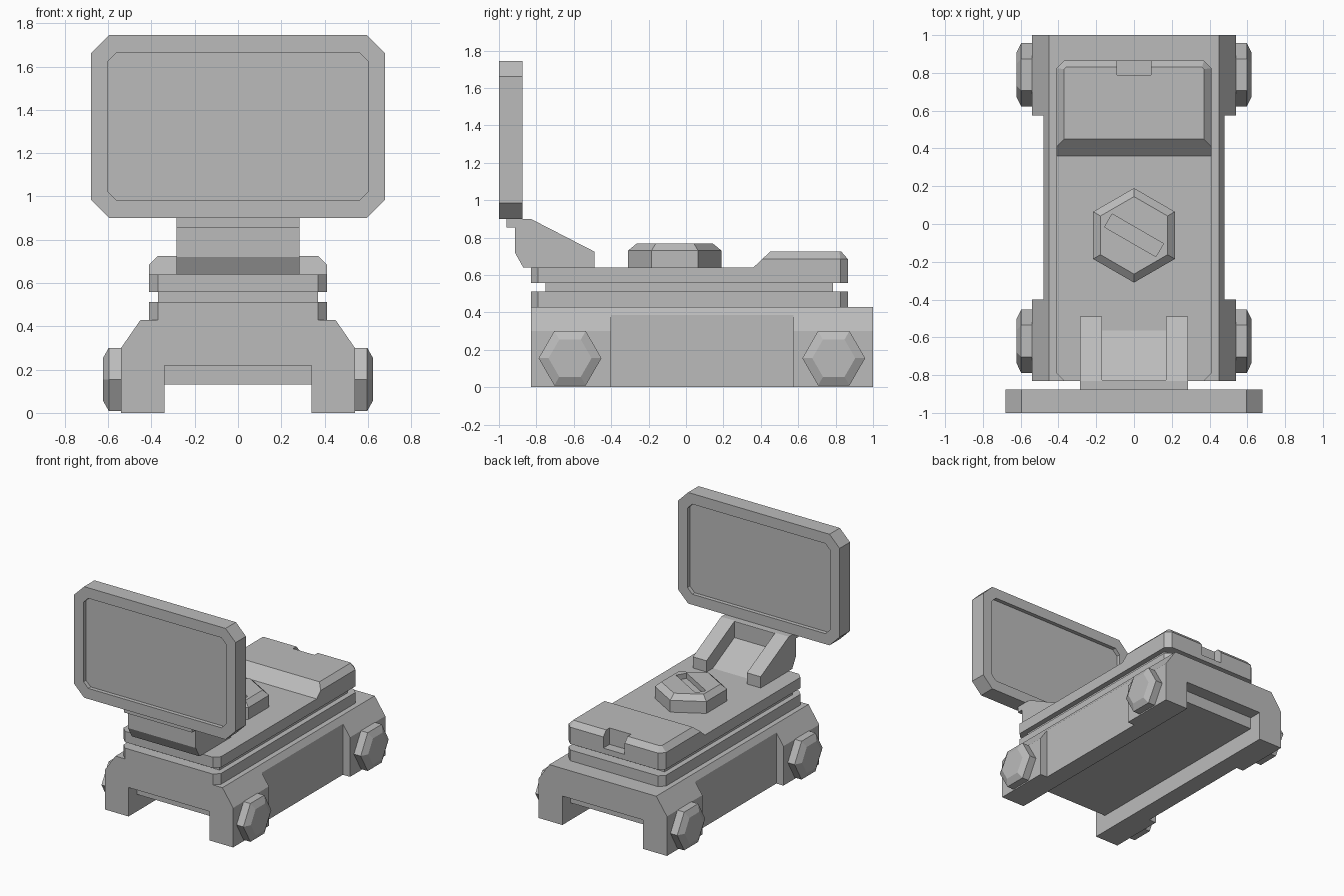
import bpy, bmesh
from math import sin, cos, radians

cube = bpy.data.objects.get("Cube")
if cube:
    bpy.data.objects.remove(cube, do_unlink=True)

grey = bpy.data.materials.new("matte_grey")
grey.use_nodes = True
colour = (0.5, 0.5, 0.5, 1)
grey.diffuse_color = colour
grey.node_tree.nodes["Principled BSDF"].inputs["Base Color"].default_value = colour


def loft(name, rings):
    """Skin a closed solid through rings that have equal point counts."""
    bm = bmesh.new()
    loops = [[bm.verts.new(p) for p in ring] for ring in rings]
    n = len(loops[0])
    for lower, upper in zip(loops, loops[1:]):
        for i in range(n):
            j = (i + 1) % n
            bm.faces.new((lower[i], lower[j], upper[j], upper[i]))
    bm.faces.new(loops[0])
    bm.faces.new(loops[-1])
    bmesh.ops.recalc_face_normals(bm, faces=bm.faces)
    mesh = bpy.data.meshes.new(name)
    bm.to_mesh(mesh)
    bm.free()
    mesh.materials.append(grey)
    obj = bpy.data.objects.new(name, mesh)
    bpy.context.collection.objects.link(obj)
    return obj


def place(p, axis, t):
    return {"x": (t, p[0], p[1]), "y": (p[0], t, p[1]), "z": (p[0], p[1], t)}[axis]


def layers(name, axis, *steps):
    """Loft flat outlines, each given as (outline, position on axis)."""
    return loft(name, [[place(p, axis, t) for p in pts] for pts, t in steps])


def prism(name, pts, axis, a, b):
    return layers(name, axis, (pts, a), (pts, b))


def rect(a0, a1, b0, b1, c=0.0):
    """Rectangle outline, with chamfered corners when c is set."""
    if not c:
        return [(a0, b0), (a1, b0), (a1, b1), (a0, b1)]
    return [(a0 + c, b0), (a1 - c, b0), (a1, b0 + c), (a1, b1 - c),
            (a1 - c, b1), (a0 + c, b1), (a0, b1 - c), (a0, b0 + c)]


def hexagon(u, v, r, turn=0):
    return [(u + r * cos(radians(60 * k + turn)), v + r * sin(radians(60 * k + turn)))
            for k in range(6)]


def mirrored(half):
    """Complete an outline given on the +x side."""
    return half + [(-x, v) for x, v in reversed(half)]


def cut(obj, *cutters):
    for c in cutters:
        mod = obj.modifiers.new("cut", "BOOLEAN")
        mod.operation, mod.solver, mod.object = "DIFFERENCE", "EXACT", c
    bpy.context.view_layer.update()
    graph = bpy.context.evaluated_depsgraph_get()
    mesh = bpy.data.meshes.new_from_object(obj.evaluated_get(graph))
    obj.modifiers.clear()
    obj.data = mesh
    for c in cutters:
        bpy.data.objects.remove(c, do_unlink=True)


# Rail clamp: channel body with waisted sides and taller openings at the ends
body = prism("clamp_body", mirrored([(0.34, 0.13), (0.34, 0), (0.54, 0), (0.54, 0.3), (0.45, 0.43)]),
             "y", -0.83, 1)
cut(body,
    *[prism("waist_cutter", rect(-0.4, 0.575, -0.1, 0.6), "x", s * 0.48, s * 0.8) for s in (1, -1)],
    *[prism("end_cutter", rect(-0.34, 0.34, 0.05, 0.22), "y", a, b)
      for a, b in ((-1, -0.73), (0.9, 1.2))])

# Clamp bolts
for side, s in (("left", 1), ("right", -1)):
    for end, y in (("front", -0.62), ("rear", 0.79)):
        wide, narrow = hexagon(y, 0.155, 0.168), hexagon(y, 0.155, 0.115)
        layers(f"{side}_{end}_bolt", "x", (wide, s * 0.53), (wide, s * 0.597), (narrow, s * 0.623))

# Stacked plates
plate = rect(-0.41, 0.41, -0.83, 0.865, 0.04)
prism("lower_plate", plate, "z", 0.43, 0.512)
prism("spacer_plate", rect(-0.37, 0.37, -0.75, 0.785), "z", 0.512, 0.558)
upper = prism("upper_plate", plate, "z", 0.558, 0.64)


# Raised rear block with bevelled top
def block_outline(x, front, back, c):
    return mirrored([(x, front), (x, back - c), (x - c, back)])


block = layers("rear_block", "z",
               (block_outline(0.41, 0.36, 0.865, 0.04), 0.64),
               (block_outline(0.41, 0.408, 0.865, 0.04), 0.685),
               (block_outline(0.37, 0.45, 0.83, 0.01), 0.725))
for part in (upper, block):
    cut(part, prism("notch_cutter", rect(-0.09, 0.09, 0.79, 1), "z", 0.6, 0.9))

# Slotted knob
wide, narrow = hexagon(0, -0.06, 0.25, 30), hexagon(0, -0.06, 0.205, 30)
knob = layers("slotted_knob", "z", (wide, 0.64), (wide, 0.73), (narrow, 0.767))
slot = prism("slot_cutter", rect(-0.157, 0.157, -0.04, 0.04), "z", 0.727, 0.9)
slot.location.y = -0.06
slot.rotation_euler.z = radians(-30)
cut(knob, slot)

# Screen bracket: sloping arms either side of a sunken ramp
bracket = prism("screen_bracket",
                [(-0.96, 0.9), (-0.96, 0.855), (-0.915, 0.855), (-0.915, 0.72), (-0.87, 0.64),
                 (-0.49, 0.64), (-0.49, 0.725), (-0.83, 0.9)], "x", -0.285, 0.285)
cut(bracket, prism("ramp_cutter", [(-0.825, 0.774), (-0.4, 0.555), (-0.4, 1), (-0.825, 1)],
                   "x", -0.17, 0.17))

# Screen with a shallow recess on both faces
screen = prism("screen", rect(-0.68, 0.68, 0.9, 1.745, 0.085), "y", -1, -0.875)
recess = rect(-0.6, 0.6, 0.98, 1.665, 0.04)
cut(screen, *[prism("recess_cutter", recess, "y", a, b) for a, b in ((-1.1, -0.97), (-0.905, -0.8))])
